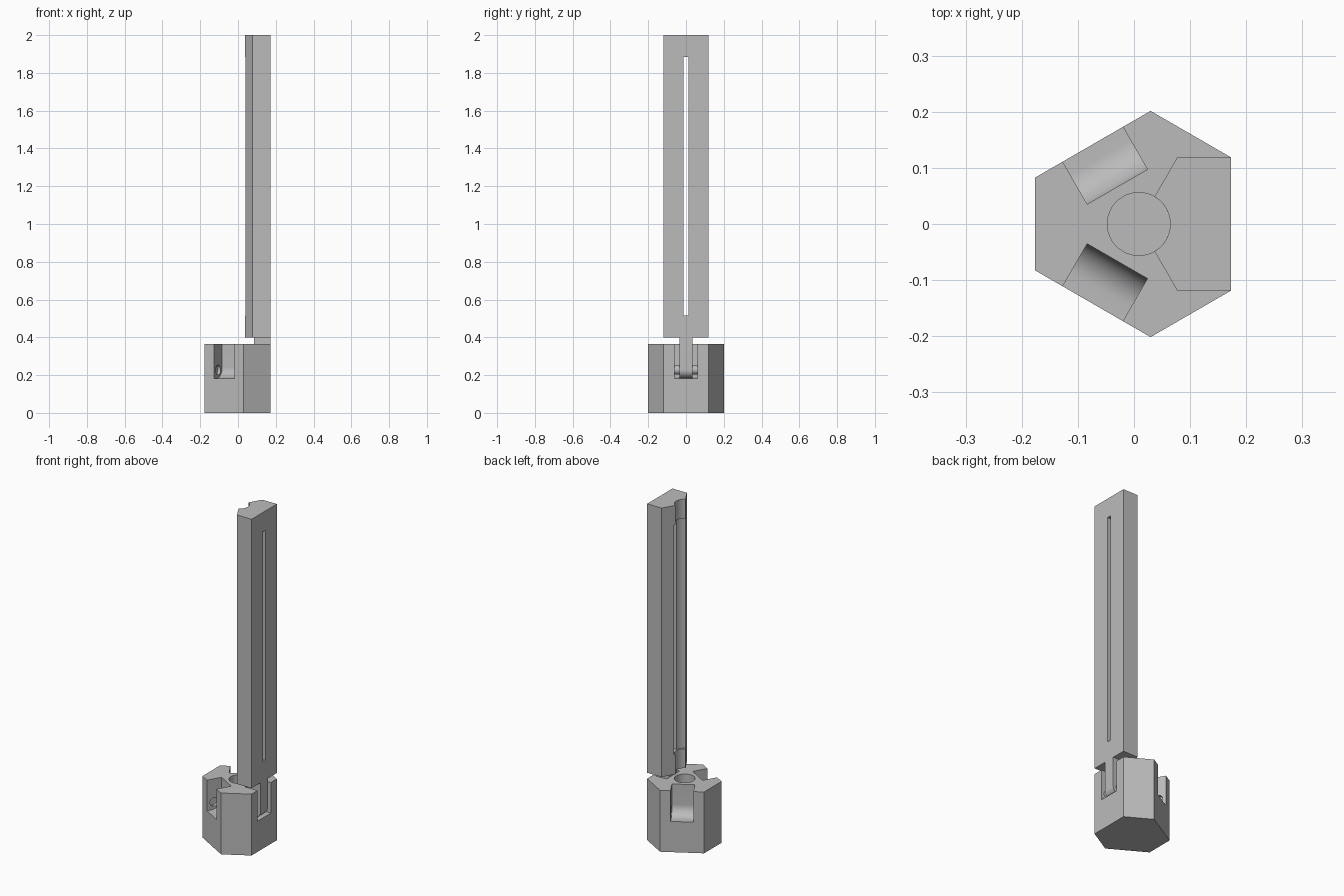
import bpy, bmesh
from math import sin, cos, pi, radians
from mathutils import Matrix, Vector

if "Cube" in bpy.data.objects:
    bpy.data.objects.remove(bpy.data.objects["Cube"])

AXIS_X = 0.0085          # x of the shared centre axis
FACE = 0.164             # axis to hinge face
BACK = 0.0765            # axis to inner wall of a hinge slot
PIN_X, PIN_Z = 0.12, 0.2275
BORE = 0.056

grey = bpy.data.materials.new("light_grey")
grey.use_nodes = True
color = (0.5, 0.5, 0.5, 1)
grey.diffuse_color = color
grey.node_tree.nodes["Principled BSDF"].inputs["Base Color"].default_value = color


def arc(cx, cy, r, a0, a1, n):
    """Points on an arc, angles in degrees."""
    steps = [radians(a0 + (a1 - a0) * i / n) for i in range(n + 1)]
    return [(cx + r * cos(a), cy + r * sin(a)) for a in steps]


def prism(name, profile, lo, hi, along="z", turn=0):
    """Extrude a profile: xy along z, or xz along y; then turn about the axis."""
    bm = bmesh.new()
    place = (lambda p: (p[0], p[1], lo)) if along == "z" else (lambda p: (p[0], lo, p[1]))
    face = bm.faces.new([bm.verts.new(place(p)) for p in profile])
    shift = Vector((0, 0, hi - lo)) if along == "z" else Vector((0, hi - lo, 0))
    new = bmesh.ops.extrude_face_region(bm, geom=[face])["geom"]
    bmesh.ops.translate(bm, vec=shift, verts=[v for v in new if isinstance(v, bmesh.types.BMVert)])
    bmesh.ops.recalc_face_normals(bm, faces=bm.faces)
    bm.transform(Matrix.Translation((AXIS_X, 0, 0)) @ Matrix.Rotation(radians(turn), 4, "Z"))
    mesh = bpy.data.meshes.new(name)
    bm.to_mesh(mesh)
    bm.free()
    mesh.materials.append(grey)
    obj = bpy.data.objects.new(name, mesh)
    bpy.context.collection.objects.link(obj)
    return obj


def combine(target, other, operation="DIFFERENCE"):
    """Apply a boolean and remove the helper."""
    mod = target.modifiers.new("boolean", "BOOLEAN")
    mod.operation, mod.solver, mod.object = operation, "EXACT", other
    bpy.context.view_layer.objects.active = target
    bpy.ops.object.modifier_apply(modifier=mod.name)
    bpy.data.objects.remove(other)


def circle(cx, cy, r, n):
    return arc(cx, cy, r, 0, 360, n)[:-1]


# Six-sided hub with alternating long and short sides
corners = []
for k in range(3):
    for y in (-0.119, 0.119):
        p = Matrix.Rotation(k * 2 * pi / 3, 2) @ Vector((FACE, y))
        corners.append((p.x, p.y))
hub = prism("hinge_hub", corners, 0, 0.365)

# Centre bore
combine(hub, prism("bore_cutter", circle(0, 0, BORE, 64), 0.18, 0.5))

# Hinge slots with a rounded inner corner, and pin sockets in their walls
R = 0.06
slot = [(0.25, 0.45), (0.25, 0.183)] + arc(BACK + R, 0.183 + R, R, 270, 180, 12) + [(BACK, 0.45)]
for turn in (0, 120, 240):
    combine(hub, prism("slot_cutter", slot, -0.062, 0.062, "y", turn))
    combine(hub, prism("socket_cutter", circle(PIN_X, PIN_Z, 0.026, 24), -0.08, 0.08, "y", turn))

# Leg: a third of a column, hollowed on the inside
leg_profile = [(FACE, -0.119), (FACE, 0.119), (0.0687, 0.119)]
leg_profile += arc(0, 0, BORE, 60, -60, 24) + [(0.0687, -0.119)]
leg = prism("leg", leg_profile, 0.4, 2.0)
combine(leg, prism("recess_cutter", circle(0, 0, 0.064, 72), 0.515, 1.885))

# Long window through the leg
window = [(0, -0.0135), (0.3, -0.0135), (0.3, 0.0135), (0, 0.0135)]
combine(leg, prism("window_cutter", window, 0.515, 1.885))

# Rounded hinge tab under the leg, with its pin
half = FACE - PIN_X
tab = [(FACE, 0.4)] + arc(PIN_X, PIN_Z, half, 0, -180, 24) + [(PIN_X - half, 0.4)]
hinge_tab = prism("hinge_tab", tab, -0.034, 0.034, "y")
hinge_pin = prism("hinge_pin", circle(PIN_X, PIN_Z, 0.024, 24), -0.078, 0.078, "y")
combine(hinge_tab, hinge_pin, "UNION")

# Smooth the rounded surfaces, keep the edges sharp
bpy.ops.object.select_all(action="DESELECT")
for obj in (hub, leg, hinge_tab):
    obj.select_set(True)
bpy.context.view_layer.objects.active = hub
bpy.ops.object.shade_smooth_by_angle(angle=radians(30))
